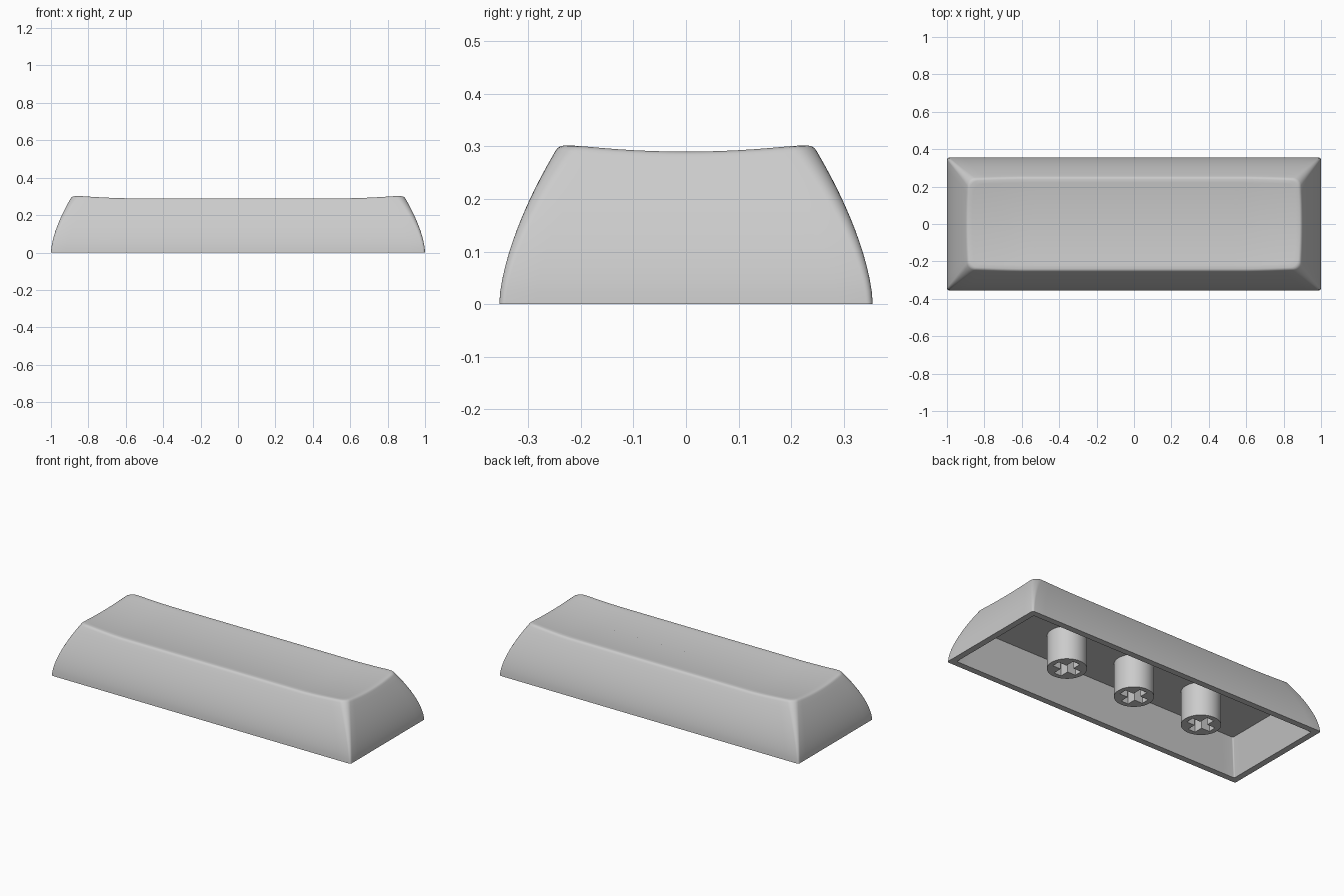
import bpy, bmesh, math
from mathutils import Vector

cube = bpy.data.objects.get("Cube")
if cube:
    bpy.data.objects.remove(cube, do_unlink=True)

HX, HY = 1.0, 0.355          # half size at the base
CEILING = 0.2                # underside of the top plate
EDGE_DROP = 0.012            # height of the rounded rim

grey = bpy.data.materials.new("light_grey_plastic")
grey.use_nodes = True
colour = (0.6, 0.6, 0.6, 1)
grey.diffuse_color = colour
grey.node_tree.nodes["Principled BSDF"].inputs["Base Color"].default_value = colour


def finish(bm, name, angle=30):
    bmesh.ops.recalc_face_normals(bm, faces=bm.faces[:])
    mesh = bpy.data.meshes.new(name)
    bm.to_mesh(mesh)
    bm.free()
    mesh.materials.append(grey)
    obj = bpy.data.objects.new(name, mesh)
    bpy.context.collection.objects.link(obj)
    bpy.ops.object.select_all(action='DESELECT')
    obj.select_set(True)
    bpy.context.view_layer.objects.active = obj
    bpy.ops.object.shade_smooth_by_angle(angle=math.radians(angle))
    return obj


def outline(inset, radius=None, arc=6, long_cuts=28, short_cuts=12):
    """Rounded rectangle, always with the same number of points."""
    hx, hy = HX - inset, HY - inset
    r = min(0.012 + 0.28 * inset, 0.045, 0.9 * hy) if radius is None else radius
    corners = [(1, 1), (-1, 1), (-1, -1), (1, -1)]
    pts = []
    for k, (sx, sy) in enumerate(corners):
        centre = Vector((sx * (hx - r), sy * (hy - r)))
        for j in range(arc + 1):
            a = math.pi / 2 * (k + j / arc)
            pts.append(centre + r * Vector((math.cos(a), math.sin(a))))
        nx, ny = corners[(k + 1) % 4]
        a = math.pi / 2 * (k + 1)
        end = Vector((nx * (hx - r), ny * (hy - r))) + r * Vector((math.cos(a), math.sin(a)))
        start = pts[-1].copy()
        cuts = long_cuts if k % 2 == 0 else short_cuts
        pts += [start.lerp(end, j / cuts) for j in range(1, cuts)]
    return pts


def dish(p):
    """Scooped top: curved across the depth, turned up at both ends."""
    across = min(abs(p.y) / 0.235, 1)
    along = min(max((abs(p.x) - 0.6) / 0.28, 0), 1)
    return 0.275 + 0.015 * across ** 2 + 0.015 * along ** 1.5


def wall_inset(z):
    return 0.106 * (z / 0.29) ** 1.6


# Cap shell: rings from the ceiling, round the bottom rim, up and over the top
rim = outline(0.106)
count = len(rim)


def point_at(inset, i):
    return outline(inset)[i]


rings = [[(p.x, p.y, CEILING) for p in outline(0.097, 0.008)],
         [(p.x, p.y, 0) for p in outline(0.037, 0.006)]]

# Curved outer walls
WALL_STEPS = 12
for s in range(WALL_STEPS + 1):
    ring = []
    for i in range(count):
        z = s / WALL_STEPS * (dish(rim[i]) - EDGE_DROP)
        p = point_at(wall_inset(z), i)
        ring.append((p.x, p.y, z))
    rings.append(ring)

# Rounded rim edge
edge_inset = [wall_inset(dish(p) - EDGE_DROP) for p in rim]
for extra, drop in ((0.004, 0.006), (0.009, 0.002), (0.016, 0)):
    ring = []
    for i in range(count):
        p = point_at(edge_inset[i] + extra, i)
        ring.append((p.x, p.y, dish(p) - drop))
    rings.append(ring)

# Dished top
TOP_STEPS = 12
for s in range(1, TOP_STEPS + 1):
    ring = []
    for i in range(count):
        first = edge_inset[i] + 0.016
        p = point_at(first + (HY - 0.003 - first) * s / TOP_STEPS, i)
        ring.append((p.x, p.y, dish(p)))
    rings.append(ring)

bm = bmesh.new()
loops = [[bm.verts.new(co) for co in ring] for ring in rings]
for a, b in zip(loops, loops[1:]):
    for i in range(count):
        j = (i + 1) % count
        bm.faces.new((a[i], a[j], b[j], b[i]))
bm.faces.new(loops[0])
bm.faces.new(loops[-1])
finish(bm, "cap_shell", 35)


# Mounting stems: round posts with a cross-shaped socket
def stem(name, x, radius=0.107, arm=0.078, half=0.024, depth=0.17, sides=48):
    bm = bmesh.new()
    circle = [(radius * math.cos(2 * math.pi * i / sides),
               radius * math.sin(2 * math.pi * i / sides)) for i in range(sides)]
    cross = []
    for k in range(4):
        c, s = round(math.cos(k * math.pi / 2)), round(math.sin(k * math.pi / 2))
        for u, v in ((arm, -half), (arm, half), (half, half)):
            cross.append((u * c - v * s, u * s + v * c))
    bottom_edges = []
    for shape, top in ((circle, CEILING + 0.01), (cross, depth)):
        low = [bm.verts.new((x + u, v, 0)) for u, v in shape]
        high = [bm.verts.new((x + u, v, top)) for u, v in shape]
        for i in range(len(shape)):
            j = (i + 1) % len(shape)
            bm.faces.new((low[i], low[j], high[j], high[i]))
            bottom_edges.append(bm.edges.get((low[i], low[j])))
        bm.faces.new(high)
    bmesh.ops.triangle_fill(bm, edges=bottom_edges, use_beauty=True)
    finish(bm, name)


for name, x in (("right_stem", -0.465), ("middle_stem", 0), ("left_stem", 0.465)):
    stem(name, x)
